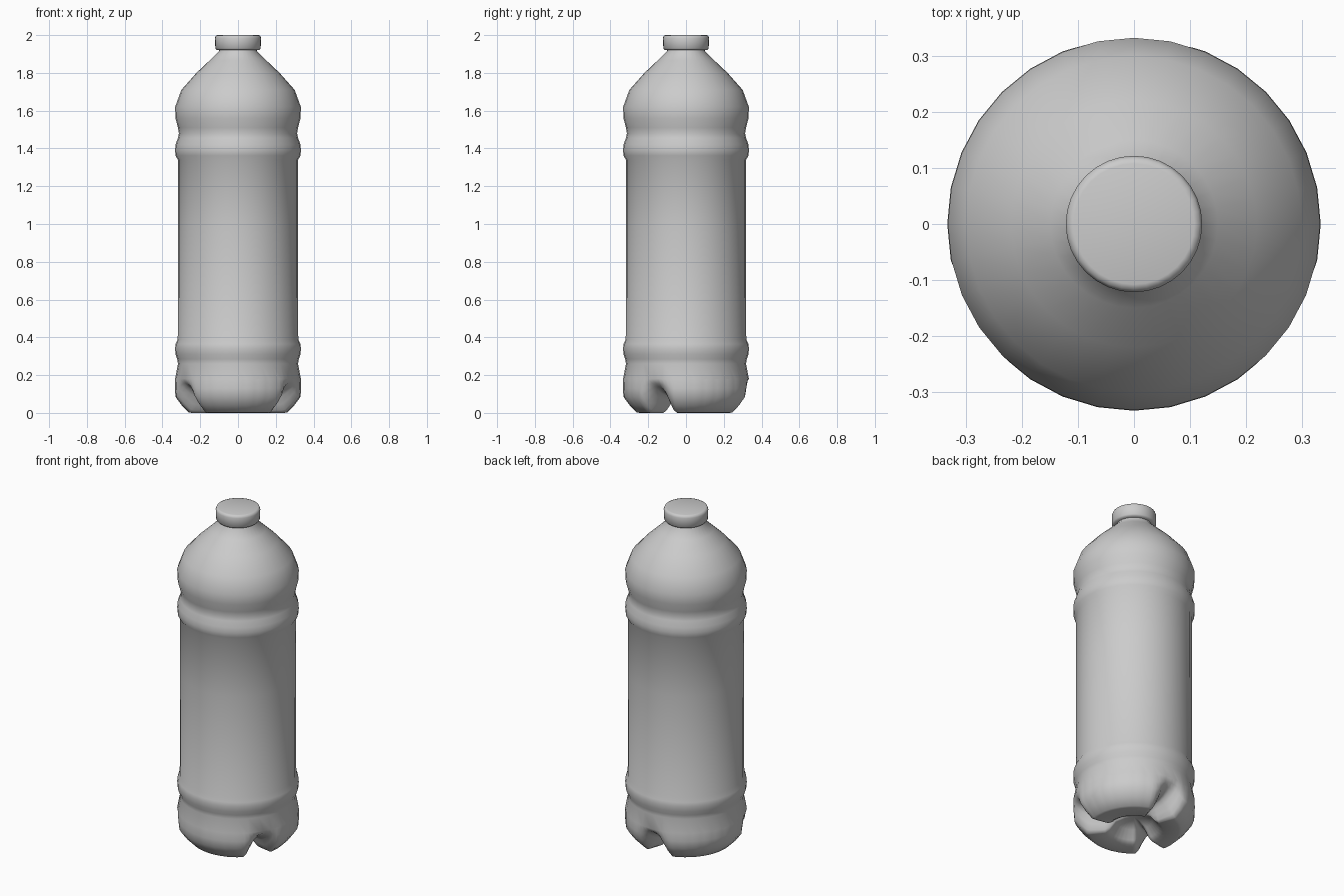
import bpy, bmesh, math

if "Cube" in bpy.data.objects:
    bpy.data.objects.remove(bpy.data.objects["Cube"])

SEG = 32          # sides of the bottle
FINE = SEG * 3    # sides of the three-lobed base


def finish(bm, name, angle):
    bmesh.ops.recalc_face_normals(bm, faces=bm.faces)
    mesh = bpy.data.meshes.new(name)
    bm.to_mesh(mesh)
    bm.free()
    ob = bpy.data.objects.new(name, mesh)
    bpy.context.collection.objects.link(ob)
    bpy.ops.object.select_all(action='DESELECT')
    bpy.context.view_layer.objects.active = ob
    ob.select_set(True)
    bpy.ops.object.shade_smooth_by_angle(angle=math.radians(angle))
    return ob


def ring(bm, r, z, n=SEG):
    return [bm.verts.new((r * math.cos(math.tau * i / n), r * math.sin(math.tau * i / n), z))
            for i in range(n)]


def bridge(bm, a, b):
    n = len(a)
    for i in range(n):
        j = (i + 1) % n
        bm.faces.new((a[i], a[j], b[j], b[i]))


# Bottle body: revolved profile from the lower waist to the neck
body_profile = [(0.318, 0.26), (0.322, 0.285), (0.331, 0.31), (0.333, 0.34), (0.331, 0.365),
                (0.319, 0.39), (0.318, 1.0), (0.318, 1.34), (0.331, 1.362), (0.333, 1.39),
                (0.331, 1.42), (0.318, 1.455), (0.313, 1.48), (0.318, 1.51), (0.331, 1.56),
                (0.333, 1.62), (0.30, 1.71), (0.22, 1.80), (0.15, 1.866), (0.10, 1.915),
                (0.098, 1.94)]
bm = bmesh.new()
rings = [ring(bm, r, z) for r, z in body_profile]
for a, b in zip(rings, rings[1:]):
    bridge(bm, a, b)

# Three-lobed base: foot profile blended with groove profile around the circle
foot = [(0.333, 0.18), (0.334, 0.13), (0.331, 0.085), (0.298, 0.04), (0.262, 0.003),
        (0.245, 0.0), (0.16, 0.0), (0.135, 0.015), (0.10, 0.06), (0.05, 0.08)]
groove = [(0.333, 0.18), (0.318, 0.157), (0.295, 0.14), (0.27, 0.125), (0.24, 0.11),
          (0.21, 0.1), (0.16, 0.09), (0.13, 0.085), (0.10, 0.082), (0.05, 0.083)]


def foot_weight(deg):
    d = abs((deg - 90 + 60) % 120 - 60)
    t = min(1, max(0, (d - 2) / 17))
    return t * t * (3 - 2 * t)


def facet(i):
    # keeps the finer ring on the sides of the 32-sided body
    half = math.pi / SEG
    return math.cos(half) / math.cos((i % 3) * math.tau / FINE - half)


base_rings = []
for (rf, zf), (rg, zg) in zip(foot, groove):
    verts = ring(bm, 1, 0, FINE)
    for i, v in enumerate(verts):
        w = foot_weight(360 * i / FINE)
        r = (rf * w + rg * (1 - w)) * facet(i)
        v.co = (v.co.x * r, v.co.y * r, zf * w + zg * (1 - w))
    base_rings.append(verts)
for a, b in zip(base_rings, base_rings[1:]):
    bridge(bm, a, b)
top = base_rings[0]
for i in range(SEG):
    fine = [top[(3 * i + k) % FINE] for k in range(4)]
    bm.faces.new([rings[0][(i + 1) % SEG], rings[0][i]] + fine)
centre = bm.verts.new((0, 0, 0.085))
last = base_rings[-1]
for i in range(FINE):
    bm.faces.new((last[i], last[(i + 1) % FINE], centre))
finish(bm, "bottle", 70)

# Screw cap
bm = bmesh.new()
cap_profile = [(0.09, 1.92), (0.112, 1.921), (0.12, 1.93), (0.122, 1.985), (0.117, 1.997), (0.108, 2.0)]
cap = [ring(bm, r, z) for r, z in cap_profile]
for a, b in zip(cap, cap[1:]):
    bridge(bm, a, b)
bm.faces.new(cap[0])
bm.faces.new(cap[-1])
finish(bm, "cap", 60)
